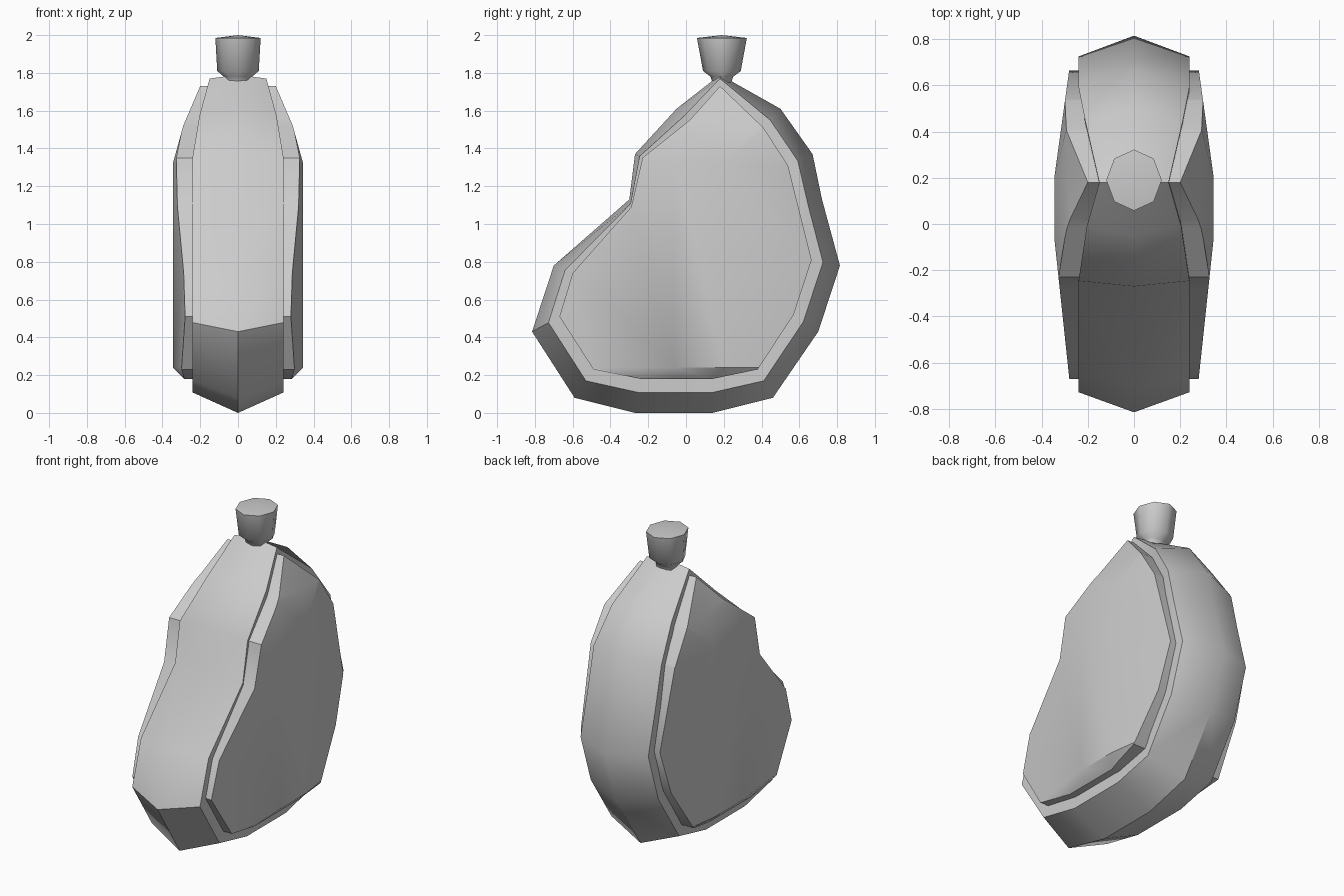
import bpy, bmesh, math

if "Cube" in bpy.data.objects:
    bpy.data.objects.remove(bpy.data.objects["Cube"])

# Side outlines as (y, z): ridge of the body, and matching edge of the side panels
RIDGE = [(.18, 1.79), (.50, 1.61), (.67, 1.37), (.72, 1.13), (.815, .78), (.70, .43),
         (.46, .08), (.14, 0), (-.27, 0), (-.59, .08), (-.815, .43), (-.70, .78),
         (-.30, 1.13), (-.27, 1.37), (-.05, 1.61)]
PANEL = [(.18, 1.73), (.41, 1.51), (.54, 1.31), (.60, 1.07), (.665, .81), (.57, .52),
         (.38, .23), (.14, .18), (-.24, .18), (-.49, .23), (-.67, .51), (-.60, .74),
         (-.29, 1.09), (-.23, 1.35), (.02, 1.55)]


def interp(table, t):
    if t <= table[0][0]:
        return table[0][1]
    for (a, va), (b, vb) in zip(table, table[1:]):
        if t <= b:
            return va + (vb - va) * (t - a) / (b - a)
    return table[-1][1]


def band_x(z):
    return interp([(1.45, .24), (1.76, .15)], z)


def panel_x(y, z):
    return min(interp([(-.67, .28), (-.06, .345), (.2, .345), (.67, .28)], y),
               interp([(.18, .285), (.24, .345), (1.32, .345), (1.52, .29), (1.73, .2)], z))


def bridge(bm, a, b):
    for i in range(len(a)):
        j = (i + 1) % len(a)
        bm.faces.new((a[i], a[j], b[j], b[i]))


def finish(bm, name, angle):
    bmesh.ops.recalc_face_normals(bm, faces=bm.faces)
    mesh = bpy.data.meshes.new(name)
    bm.to_mesh(mesh)
    bm.free()
    obj = bpy.data.objects.new(name, mesh)
    bpy.context.collection.objects.link(obj)
    bpy.ops.object.select_all(action='DESELECT')
    obj.select_set(True)
    bpy.context.view_layer.objects.active = obj
    bpy.ops.object.shade_smooth_by_angle(angle=math.radians(angle))
    return obj


# Flask body: central ridge sloping to a narrower outline on both sides
bm = bmesh.new()
edge = [(r[0] + .6 * (p[0] - r[0]), r[1] + .6 * (p[1] - r[1])) for r, p in zip(RIDGE, PANEL)]
edge[0] = (.18, 1.77)
ridge = [bm.verts.new((0, y, z)) for y, z in RIDGE]
for s in (-1, 1):
    ring = [bm.verts.new((s * band_x(z), y, z)) for y, z in edge]
    bridge(bm, ridge, ring)
    bmesh.ops.triangulate(bm, faces=[bm.faces.new(ring)])
finish(bm, "flask_body", 42)

# Raised side panels: sliced outline, pushed out to a gently bulged surface
for s, name in ((-1, "left_panel"), (1, "right_panel")):
    bm = bmesh.new()
    bm.faces.new([bm.verts.new((0, y, z)) for y, z in PANEL])
    cuts = [((0, v, 0), (0, 1, 0)) for v in (-.06, .2)]
    cuts += [((0, 0, v), (0, 0, 1)) for v in (.24, 1.32, 1.52)]
    for co, no in cuts:
        bmesh.ops.bisect_plane(bm, geom=bm.verts[:] + bm.edges[:] + bm.faces[:],
                               plane_co=co, plane_no=no)
    rim = [e for e in bm.edges if e.is_boundary]
    new = bmesh.ops.extrude_edge_only(bm, edges=rim)["geom"]
    base = {v for v in new if isinstance(v, bmesh.types.BMVert)}
    for v in bm.verts:
        y, z = v.co.y, v.co.z
        v.co.x = s * (band_x(z) - .06 if v in base else panel_x(y, z))
    bmesh.ops.triangulate(bm, faces=[f for f in bm.faces if len(f.verts) > 4])
    finish(bm, name, 35)

# Eight-sided flared stopper with a slightly domed top
bm = bmesh.new()
rings = []
for rx, ry, z in ((.07, .05, 1.75), (.075, .06, 1.78), (.11, .1, 1.81), (.12, .132, 1.985)):
    rings.append([bm.verts.new((rx * math.cos(i * math.pi / 4),
                                .19 + ry * math.sin(i * math.pi / 4), z)) for i in range(8)])
for a, b in zip(rings, rings[1:]):
    bridge(bm, a, b)
bm.faces.new(rings[0])
tip = bm.verts.new((0, .19, 2))
for i in range(8):
    bm.faces.new((rings[-1][i], rings[-1][(i + 1) % 8], tip))
finish(bm, "stopper", 50)
